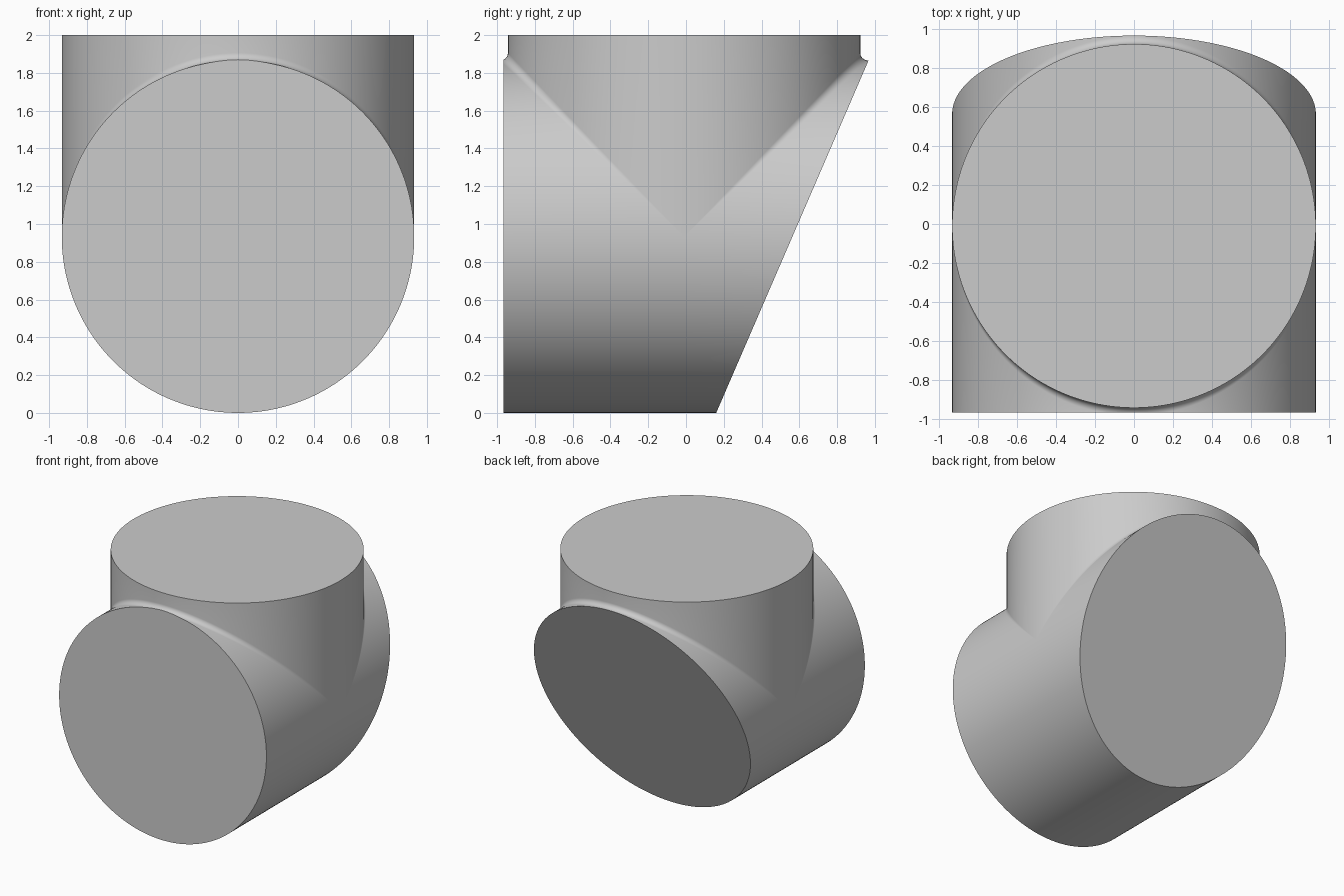
import bpy, bmesh, math
from mathutils import Vector

cube = bpy.data.objects.get("Cube")
if cube:
    bpy.data.objects.remove(cube, do_unlink=True)

R = 0.933          # radius of both pipes
FILLET = 0.04      # radius of the blend between them
TOP = 2.0
FRONT = -0.967
SEGS = 96          # steps in a half circle
ARC = 8            # steps across the blend
REACH = 1.3        # length before the ends are trimmed
CENTRE = Vector((0, -0.01, R))

grey = bpy.data.materials.new("light grey")
grey.use_nodes = True
colour = (0.6, 0.6, 0.6, 1)
grey.diffuse_color = colour
grey.node_tree.nodes["Principled BSDF"].inputs["Base Color"].default_value = colour

bm = bmesh.new()


def skin(columns):
    """Join neighbouring columns of points with quads."""
    rows = [[bm.verts.new(p) for p in col] for col in columns]
    for a, b in zip(rows, rows[1:]):
        for i in range(len(a) - 1):
            bm.faces.new((a[i], a[i + 1], b[i + 1], b[i]))


def branch_column(t, side):
    """From the upright pipe's rim, over the blend, to the level pipe's end."""
    c, s = math.cos(t), math.sin(t)
    upright = Vector((c, side * s, 0))
    level = Vector((c, 0, s))
    ball = CENTRE + Vector((c, side * s, s)) * (R + FILLET)
    blend = []
    for k in range(ARC + 1):
        n = upright.lerp(level, k / ARC).normalized()
        blend.append(ball - n * FILLET)
    # where the pipes become tangent the blend closes to a point
    if s < 1e-6:
        blend = [CENTRE + Vector((c * R, 0, 0))] * (ARC + 1)
    rim = Vector((blend[0].x, blend[0].y, TOP))
    end = Vector((blend[-1].x, side * REACH, blend[-1].z))
    return [rim] + blend + [end]


# upper half: upright pipe blended into the level pipe
angles = [math.pi * i / SEGS for i in range(SEGS + 1)]
for side in (-1, 1):
    skin([branch_column(t, side) for t in angles])

# lower half of the level pipe
skin([[Vector((R * math.cos(t), y, R - R * math.sin(t)))
       for y in (-REACH, CENTRE.y, REACH)] for t in angles])

bmesh.ops.remove_doubles(bm, verts=bm.verts[:], dist=1e-5)
bmesh.ops.dissolve_degenerate(bm, edges=bm.edges[:], dist=1e-6)

# trim the straight front end and the slanted back end
slant = Vector((0, 1.867, -0.807)).normalized()
for point, normal in ((Vector((0, FRONT, 0)), Vector((0, -1, 0))),
                      (Vector((0, 0.16, 0)), slant)):
    bmesh.ops.bisect_plane(bm, geom=bm.verts[:] + bm.edges[:] + bm.faces[:],
                           plane_co=point, plane_no=normal, clear_outer=True)

# close the three ends
bmesh.ops.holes_fill(bm, edges=[e for e in bm.edges if e.is_boundary], sides=0)
bmesh.ops.recalc_face_normals(bm, faces=bm.faces[:])

mesh = bpy.data.meshes.new("pipe_junction")
bm.to_mesh(mesh)
bm.free()
mesh.materials.append(grey)
junction = bpy.data.objects.new("pipe_junction", mesh)
bpy.context.collection.objects.link(junction)

bpy.ops.object.select_all(action='DESELECT')
junction.select_set(True)
bpy.context.view_layer.objects.active = junction
bpy.ops.object.shade_smooth_by_angle(angle=math.radians(30))
